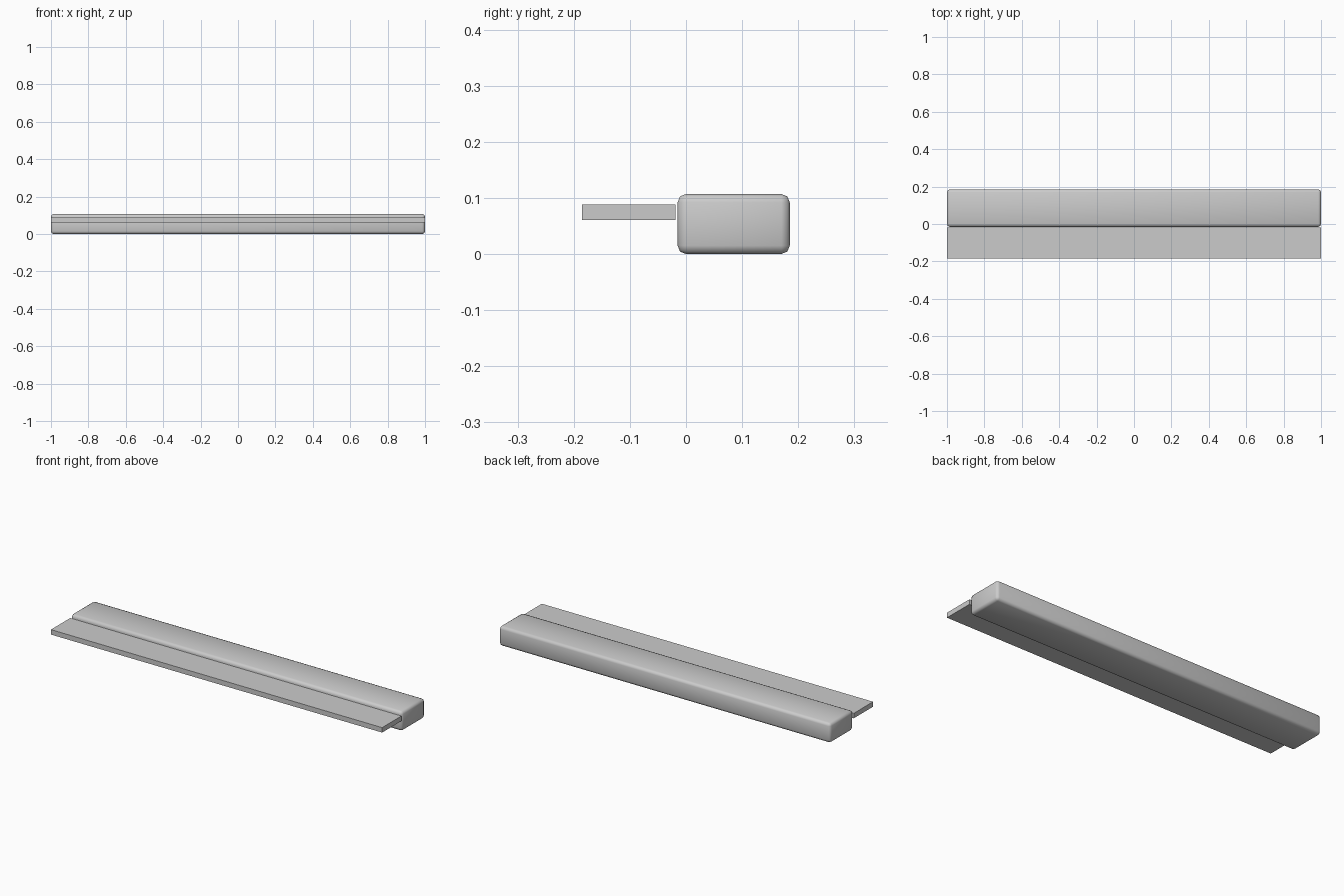
import bpy

# Remove the default cube
cube = bpy.data.objects.get("Cube")
if cube:
    bpy.data.objects.remove(cube, do_unlink=True)

# Single light grey finish
grey = bpy.data.materials.new("light_grey")
grey.use_nodes = True
colour = (0.6, 0.6, 0.6, 1)
grey.diffuse_color = colour
grey.node_tree.nodes["Principled BSDF"].inputs["Base Color"].default_value = colour


def box(name, low, high):
    """Box spanning two opposite corners."""
    centre = [(a + b) / 2 for a, b in zip(low, high)]
    bpy.ops.mesh.primitive_cube_add(size=1, location=centre)
    ob = bpy.context.object
    ob.name = name
    ob.scale = [b - a for a, b in zip(low, high)]
    bpy.ops.object.transform_apply(location=False, rotation=False, scale=True)
    ob.data.materials.append(grey)
    return ob


# Rounded beam at the back, softly shaded across its faces
beam = box("rounded_beam", (-1, -0.015, 0), (1, 0.185, 0.107))
bevel = beam.modifiers.new("rounded_edges", "BEVEL")
bevel.width = 0.015
bevel.segments = 2
bevel.limit_method = "NONE"
bpy.ops.object.shade_smooth()

# Thin flat shelf in front, just clear of the beam
box("flat_shelf", (-1, -0.185, 0.061), (1, -0.019, 0.088))
